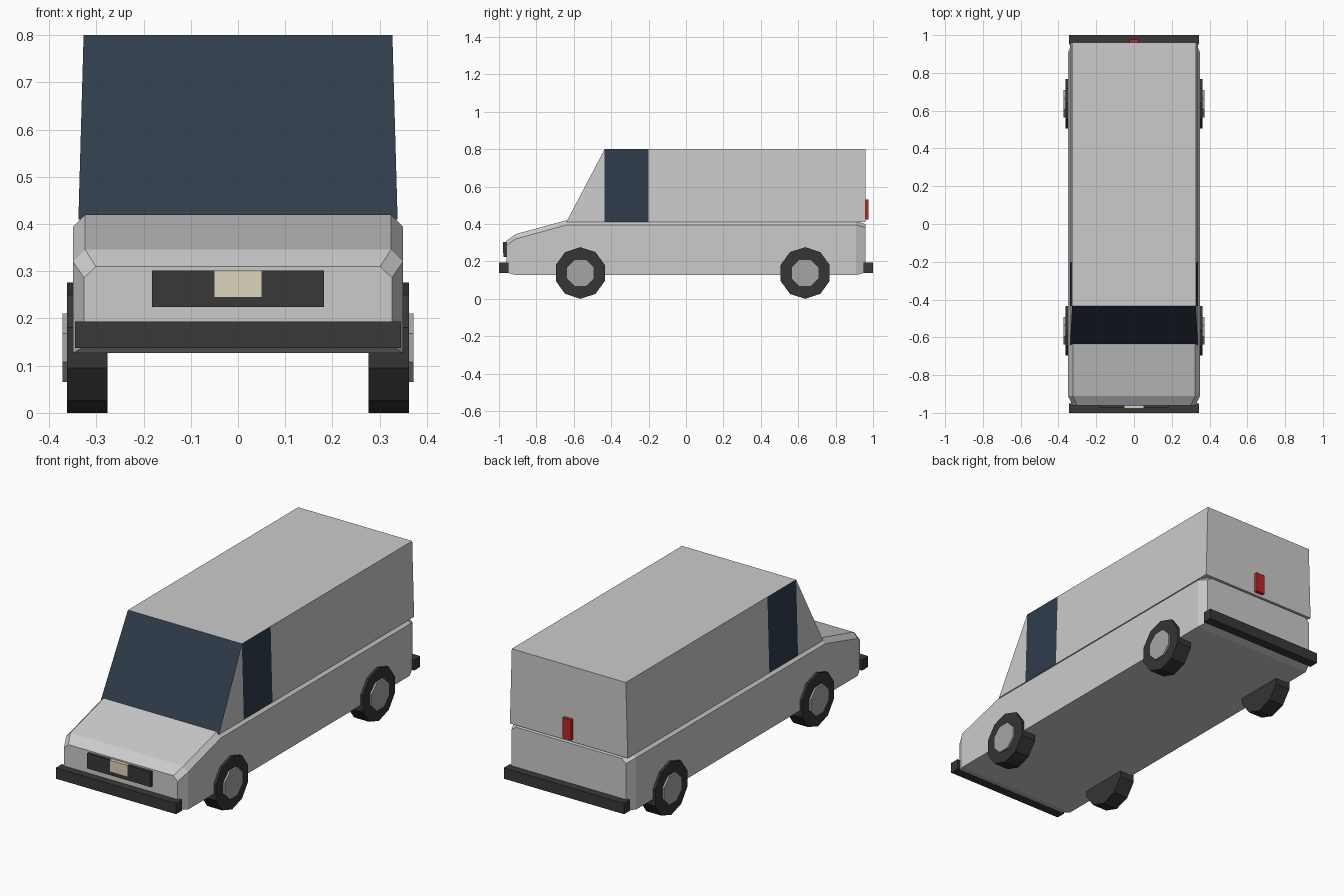
import bpy, math

if "Cube" in bpy.data.objects:
    bpy.data.objects.remove(bpy.data.objects["Cube"])


def material(name, rgb):
    m = bpy.data.materials.new(name)
    m.diffuse_color = (*rgb, 1)
    m.use_nodes = True
    m.node_tree.nodes["Principled BSDF"].inputs["Base Color"].default_value = m.diffuse_color
    return m


paint = material("paint", (0.8, 0.8, 0.8))
glass = material("glass", (0.03, 0.045, 0.07))
trim = material("trim", (0.04, 0.04, 0.042))
rubber = material("rubber", (0.035, 0.035, 0.035))
metal = material("metal", (0.38, 0.38, 0.4))
red = material("red", (0.5, 0.02, 0.02))
beige = material("beige", (0.72, 0.67, 0.5))


def mesh_object(name, verts, faces, *mats):
    me = bpy.data.meshes.new(name)
    me.from_pydata(verts, [], faces)
    for m in mats:
        me.materials.append(m)
    ob = bpy.data.objects.new(name, me)
    bpy.context.collection.objects.link(ob)
    return ob


def loft(name, sections, *mats):
    """Skin a closed tube through equal-length point rings, front to back."""
    n = len(sections[0])
    verts = [p for s in sections for p in s]
    faces = [list(range(n)), list(range(len(verts) - 1, len(verts) - n - 1, -1))]
    for i in range(len(sections) - 1):
        for j in range(n):
            k = (j + 1) % n
            faces.append([i * n + j, (i + 1) * n + j, (i + 1) * n + k, i * n + k])
    return mesh_object(name, verts, faces, *mats)


def box(name, x, y0, y1, z0, z1, mat):
    ring = lambda y: [(-x, y, z0), (x, y, z0), (x, y, z1), (-x, y, z1)]
    return loft(name, [ring(y0), ring(y1)], mat)


def disc(name, x0, x1, y, z, r, sides, turn, mat):
    ring = lambda x: [(x, y + r * math.cos(turn + 2 * math.pi * i / sides),
                       z + r * math.sin(turn + 2 * math.pi * i / sides)) for i in range(sides)]
    a, b = sorted((x0, x1))
    return loft(name, [ring(b), ring(a)][::-1], mat)


# Lower body with bonnet: chamfered cross-sections along y
def body_ring(y, w, zb, zs, zt):
    c = w - 0.025
    return [(-w, y, zb), (w, y, zb), (w, y, zs), (c, y, zt), (-c, y, zt), (-w, y, zs)]


loft("lower_body", [body_ring(*s) for s in (
    (-0.96, 0.326, 0.14, 0.286, 0.31),
    (-0.91, 0.349, 0.127, 0.32, 0.346),
    (-0.64, 0.349, 0.127, 0.395, 0.42),
    (0.91, 0.349, 0.127, 0.395, 0.415),
    (0.96, 0.328, 0.14, 0.38, 0.40))], paint)

# Cabin: tapered upper shell, split so the windows are faces of it
low, high, wl, wh = 0.41, 0.80, 0.338, 0.327
verts = []
for s in (-1, 1):
    verts += [(s * wl, y, low) for y in (-0.64, -0.435, -0.20, 0.96)]
    verts += [(s * wh, y, high) for y in (-0.435, -0.20, 0.96)]
# one side: quarter pillar, window, panel; then mirrored
left = [[0, 4, 1], [1, 4, 5, 2], [2, 5, 6, 3]]
right = [[i + 7 for i in f[::-1]] for f in left]
caps = [[0, 7, 11, 4], [4, 11, 12, 5], [5, 12, 13, 6], [6, 13, 10, 3],
        [0, 1, 2, 3, 10, 9, 8, 7]]
cabin = mesh_object("cabin", verts, left + right + caps, paint, glass)
for i in (1, 4, 6):
    cabin.data.polygons[i].material_index = 1

# Bumpers, grille, plate and tail light
box("front_bumper", 0.345, -1.0, -0.95, 0.137, 0.193, trim)
box("rear_bumper", 0.345, 0.95, 1.0, 0.137, 0.193, trim)
box("grille", 0.182, -0.975, -0.95, 0.224, 0.302, trim)
box("front_plate", 0.05, -0.978, -0.96, 0.245, 0.303, beige)
box("tail_light", 0.024, 0.95, 0.977, 0.424, 0.53, red)

# Wheels: ten-sided tyres with eight-sided hubs
for end, y in (("front", -0.565), ("rear", 0.637)):
    for side, s in (("left", -1), ("right", 1)):
        disc(f"{end}_{side}_tyre", s * 0.276, s * 0.362, y, 0.138, 0.138, 10, math.pi / 2, rubber)
        disc(f"{end}_{side}_hub", s * 0.30, s * 0.372, y, 0.138, 0.079, 8, math.pi / 8, metal)

# Consistent outward normals
import bmesh
for ob in bpy.context.collection.objects:
    bm = bmesh.new()
    bm.from_mesh(ob.data)
    bmesh.ops.recalc_face_normals(bm, faces=bm.faces)
    bm.to_mesh(ob.data)
    bm.free()
